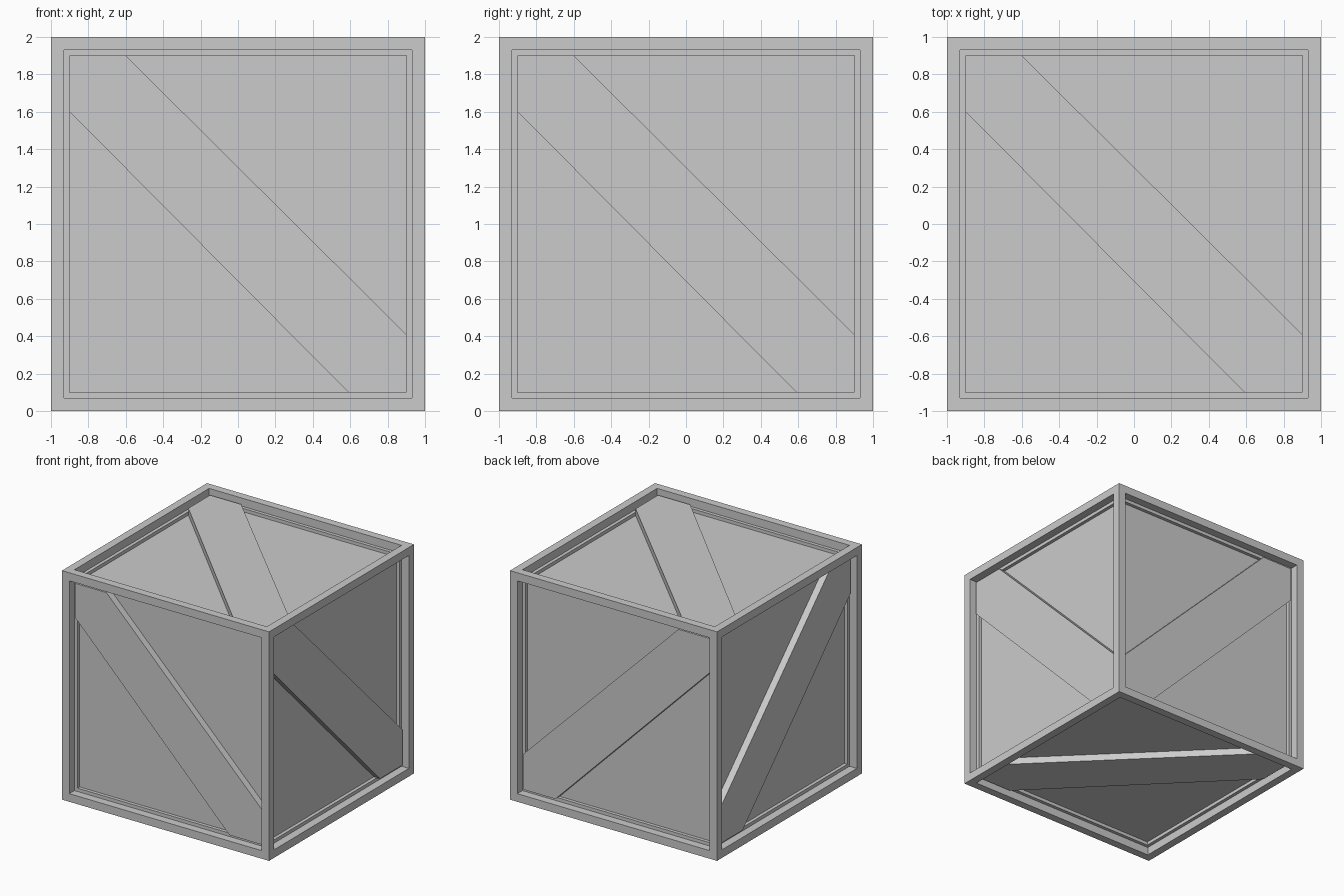
import bpy, bmesh
from mathutils import Vector, Matrix

if "Cube" in bpy.data.objects:
    bpy.data.objects.remove(bpy.data.objects["Cube"])


def finish(bm, name):
    bmesh.ops.recalc_face_normals(bm, faces=bm.faces)
    me = bpy.data.meshes.new(name)
    bm.to_mesh(me)
    bm.free()
    ob = bpy.data.objects.new(name, me)
    bpy.context.collection.objects.link(ob)
    return ob


# Crate body: cube with a raised border and a sunken panel on every side
bm = bmesh.new()
bmesh.ops.create_cube(bm, size=2, matrix=Matrix.Translation((0, 0, 1)))
panels = list(bm.faces)
bmesh.ops.inset_individual(bm, faces=panels, thickness=0.1)
normals = [f.normal.copy() for f in panels]
sunk = bmesh.ops.extrude_discrete_faces(bm, faces=panels)["faces"]
for f in sunk:
    n = max((Vector(n) for n in normals), key=lambda n: n.dot(f.calc_center_median() - Vector((0, 0, 1))))
    bmesh.ops.translate(bm, verts=f.verts, vec=-0.1 * n)
finish(bm, "crate_body")

# Diagonal brace outline, filling two opposite corners of the panel
OUTLINE = [(-0.9, 0.9), (-0.9, 0.6), (0.59, -0.9),
           (0.9, -0.9), (0.9, -0.59), (-0.6, 0.9)]
INNER, OUTER = 0.9, 0.96


def brace(name, place):
    bm = bmesh.new()
    low = [bm.verts.new(place(u, v, INNER)) for u, v in OUTLINE]
    high = [bm.verts.new(place(u, v, OUTER)) for u, v in OUTLINE]
    bm.faces.new(low)
    bm.faces.new(high)
    for i in range(len(low)):
        j = (i + 1) % len(low)
        bm.faces.new((low[i], low[j], high[j], high[i]))
    finish(bm, name)


# One brace per side, opposite sides being mirror images
for s, x_side, y_side, z_side in ((1, "right", "back", "top"), (-1, "left", "front", "bottom")):
    brace(x_side + "_brace", lambda u, v, w: (s * w, u, v + 1))
    brace(y_side + "_brace", lambda u, v, w: (u, s * w, v + 1))
    brace(z_side + "_brace", lambda u, v, w: (u, v, 1 + s * w))
